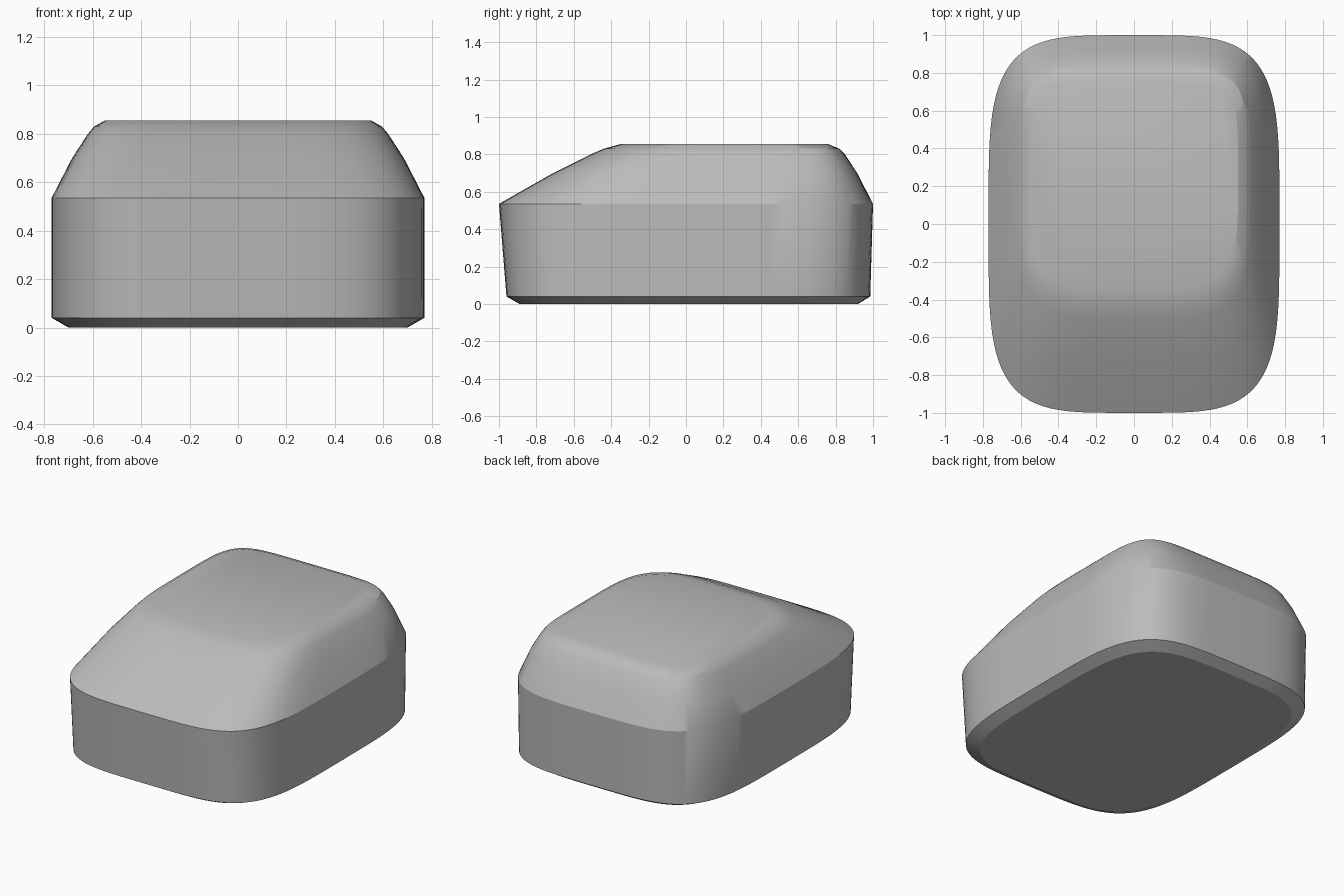
import bpy, bmesh, math

if "Cube" in bpy.data.objects:
    bpy.data.objects.remove(bpy.data.objects["Cube"])

grey = bpy.data.materials.new("mid_grey")
grey.use_nodes = True
grey.diffuse_color = (0.5, 0.5, 0.5, 1)
grey.node_tree.nodes["Principled BSDF"].inputs["Base Color"].default_value = (0.5, 0.5, 0.5, 1)

SIDES = 96


def rounded_ring(bm, z, half_x, front, back, front_power, back_power):
    """Superelliptic outline with separate front and back corner roundness."""
    mid, half_y = (front + back) / 2, (back - front) / 2
    ring = []
    for i in range(SIDES):
        a = 2 * math.pi * i / SIDES
        c, s = math.cos(a), math.sin(a)
        n = back_power if s > 0 else front_power
        x = math.copysign(abs(c) ** (2 / n), c) * half_x
        y = math.copysign(abs(s) ** (2 / n), s) * half_y + mid
        ring.append(bm.verts.new((x, y, z)))
    return ring


# Body: base chamfer, upright wall, sloping shoulder, rim bevel, flat top
sections = [
    (0.0, 0.70, -0.89, 0.92, 4.2, 4.2),
    (0.04, 0.77, -0.96, 0.985, 4.2, 4.2),
    (0.535, 0.77, -1.0, 1.0, 4.2, 4.2),
    (0.70, 0.685, -0.71, 0.915, 4.2, 4.8),
    (0.80, 0.62, -0.51, 0.85, 4.0, 5.5),
    (0.83, 0.595, -0.44, 0.82, 4.0, 5.8),
    (0.855, 0.55, -0.35, 0.76, 4.0, 5.5),
]
bm = bmesh.new()
rings = [rounded_ring(bm, *s) for s in sections]
for low, high in zip(rings, rings[1:]):
    for i in range(SIDES):
        j = (i + 1) % SIDES
        bm.faces.new((low[i], low[j], high[j], high[i]))
bm.faces.new(rings[0][::-1])
bm.faces.new(rings[-1])
bmesh.ops.recalc_face_normals(bm, faces=bm.faces)

mesh = bpy.data.meshes.new("key_body")
bm.to_mesh(mesh)
bm.free()
mesh.materials.append(grey)
body = bpy.data.objects.new("key_body", mesh)
bpy.context.collection.objects.link(body)

# Smooth sides with crisp base and waist edges
bpy.ops.object.select_all(action="DESELECT")
body.select_set(True)
bpy.context.view_layer.objects.active = body
bpy.ops.object.shade_smooth_by_angle(angle=math.radians(25))
